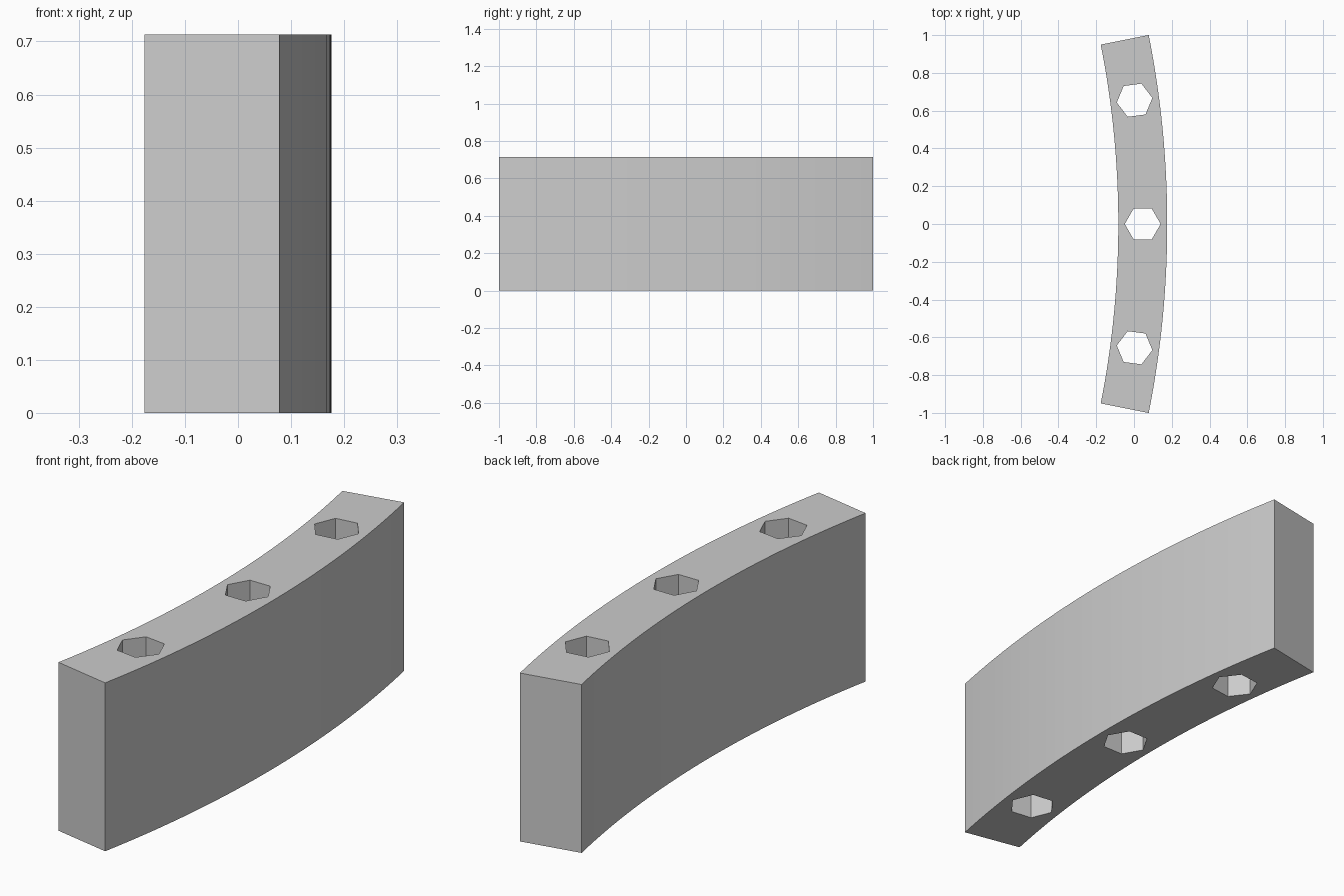
import bpy, bmesh
from math import sin, cos, radians, pi

if "Cube" in bpy.data.objects:
    bpy.data.objects.remove(bpy.data.objects["Cube"], do_unlink=True)

HEIGHT = 0.713
R_OUT, R_IN, R_HOLE = 5.15, 4.891, 5.02   # arc radii
ARC_X = 0.176 - R_OUT                     # arc centre
HALF_ANGLE = radians(11.2)
SEGMENTS = 32

grey = bpy.data.materials.new("plain_grey")
grey.use_nodes = True
grey.diffuse_color = (0.6, 0.6, 0.6, 1)
grey.node_tree.nodes["Principled BSDF"].inputs["Base Color"].default_value = (0.6, 0.6, 0.6, 1)


def on_arc(radius, angle):
    return ARC_X + radius * cos(angle), radius * sin(angle)


def prism(name, outline, z0, z1):
    """Extrude a counter-clockwise outline between two heights."""
    bm = bmesh.new()
    base = bm.faces.new([bm.verts.new((x, y, z0)) for x, y in outline])
    top = bmesh.ops.extrude_face_region(bm, geom=[base], use_keep_orig=True)["geom"]
    verts = [g for g in top if isinstance(g, bmesh.types.BMVert)]
    bmesh.ops.translate(bm, verts=verts, vec=(0, 0, z1 - z0))
    bmesh.ops.recalc_face_normals(bm, faces=bm.faces)
    mesh = bpy.data.meshes.new(name)
    bm.to_mesh(mesh)
    bm.free()
    mesh.materials.append(grey)
    obj = bpy.data.objects.new(name, mesh)
    bpy.context.collection.objects.link(obj)
    return obj


# Curved block: an arc segment extruded upward
angles = [HALF_ANGLE * (2 * i / SEGMENTS - 1) for i in range(SEGMENTS + 1)]
outline = [on_arc(R_OUT, a) for a in angles] + [on_arc(R_IN, a) for a in reversed(angles)]
block = prism("curved_block", outline, 0, HEIGHT)

# Three hexagonal through holes, each turned to follow the arc
cutters = []
for turn in (-7.5, 0, 7.5):
    a = radians(turn)
    cx, cy = on_arc(R_HOLE, a)
    hexagon = [(cx + 0.095 * cos(a + k * pi / 3), cy + 0.095 * sin(a + k * pi / 3)) for k in range(6)]
    cutter = prism("hole_cutter", hexagon, -0.1, HEIGHT + 0.1)
    cutter.hide_render = True
    cutters.append(cutter)
    cut = block.modifiers.new("hex_hole", 'BOOLEAN')
    cut.operation = 'DIFFERENCE'
    cut.solver = 'EXACT'
    cut.object = cutter

# Apply the cuts and discard the cutters
bpy.context.view_layer.objects.active = block
block.select_set(True)
for name in [m.name for m in block.modifiers]:
    bpy.ops.object.modifier_apply(modifier=name)
for cutter in cutters:
    bpy.data.objects.remove(cutter, do_unlink=True)
